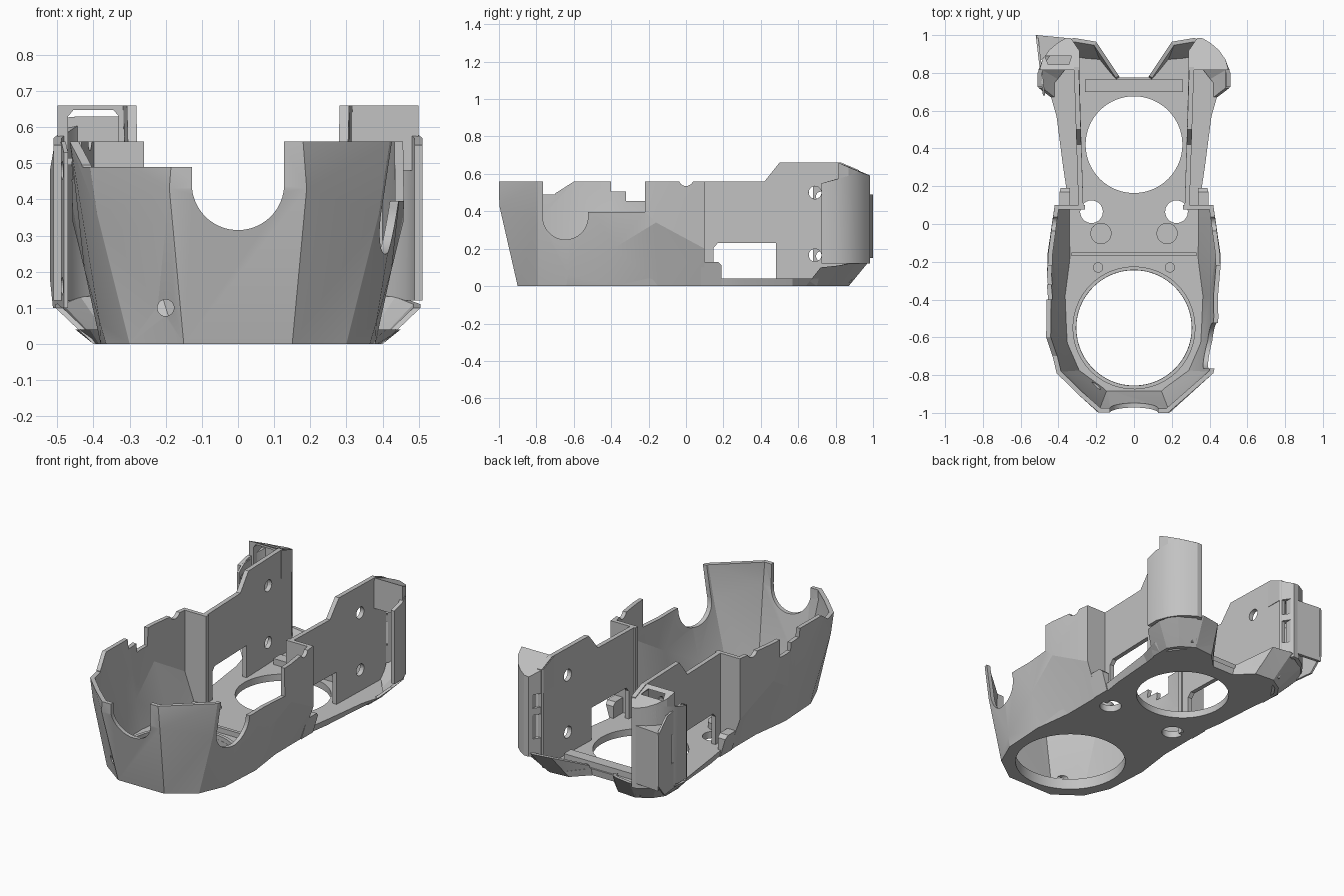
import bpy, bmesh, math
from mathutils import Vector

if "Cube" in bpy.data.objects:
    bpy.data.objects.remove(bpy.data.objects["Cube"])

grey = bpy.data.materials.new("plain grey")
grey.diffuse_color = (0.54, 0.54, 0.54, 1)
grey.use_nodes = True
grey.node_tree.nodes["Principled BSDF"].inputs["Base Color"].default_value = grey.diffuse_color


def make(name, verts, faces, tri=False):
    bm = bmesh.new()
    vs = [bm.verts.new(v) for v in verts]
    for f in faces:
        bm.faces.new([vs[i] for i in f])
    if tri:
        bmesh.ops.triangulate(bm, faces=bm.faces)
    bmesh.ops.recalc_face_normals(bm, faces=bm.faces)
    me = bpy.data.meshes.new(name)
    bm.to_mesh(me)
    bm.free()
    me.materials.append(grey)
    ob = bpy.data.objects.new(name, me)
    bpy.context.collection.objects.link(ob)
    return ob


def loft(name, lower, upper):
    """Closed solid between two loops of 3D points."""
    n = len(lower)
    faces = [tuple(range(n)), tuple(range(n, 2 * n))]
    faces += [(i, (i + 1) % n, n + (i + 1) % n, n + i) for i in range(n)]
    return make(name, list(lower) + list(upper), faces)


def box(name, x0, x1, y0, y1, z0, z1):
    loop = [(x0, y0), (x1, y0), (x1, y1), (x0, y1)]
    return loft(name, [(x, y, z0) for x, y in loop], [(x, y, z1) for x, y in loop])


def cyl(name, a, b, r, n=48):
    a, b = Vector(a), Vector(b)
    q = (b - a).to_track_quat('Z', 'Y')
    ring = [q @ Vector((r * math.cos(2 * math.pi * (i + .3) / n), r * math.sin(2 * math.pi * (i + .3) / n), 0))
            for i in range(n)]
    return loft(name, [a + v for v in ring], [b + v for v in ring])


def area(me):
    return sum(p.area for p in me.polygons)


def cut(ob, cutters, keep=.7):
    """Subtract cutters one by one, changing solver if a cut eats the part."""
    for c in cutters:
        for solver in ('MANIFOLD', 'EXACT', 'FLOAT'):
            m = ob.modifiers.new("cut", 'BOOLEAN')
            m.object, m.operation, m.solver = c, 'DIFFERENCE', solver
            dg = bpy.context.evaluated_depsgraph_get()
            me = bpy.data.meshes.new_from_object(ob.evaluated_get(dg))
            ob.modifiers.clear()
            if area(me) > keep * area(ob.data):
                ob.data = me
                break
        bpy.data.objects.remove(c)


def inward(row, t):
    """Offset a row sideways, to the inside of the wall."""
    dirs = [Vector((b[0] - a[0], b[1] - a[1])).normalized() for a, b in zip(row, row[1:])]
    nor = [Vector((d.y, -d.x)) for d in dirs]
    out = []
    for i, p in enumerate(row):
        a, b = nor[max(i - 1, 0)], nor[min(i, len(nor) - 1)]
        v = (a + b) * (t / (1 + a.dot(b)))
        out.append((p[0] + v.x, p[1] + v.y, p[2]))
    return out


def sheet(name, rows, t):
    """Closed thin wall through rows of points."""
    n, k = len(rows[0]), len(rows)
    verts = [p for row in rows for p in row] + [p for row in rows for p in inward(row, t)]
    o = n * k
    faces = []
    for r in range(k - 1):
        for i in range(n - 1):
            q = (r * n + i, r * n + i + 1, (r + 1) * n + i + 1, (r + 1) * n + i)
            faces += [q, tuple(j + o for j in q)]
        for i in (0, n - 1):
            faces.append((r * n + i, (r + 1) * n + i, (r + 1) * n + i + o, r * n + i + o))
    for r in (0, k - 1):
        faces += [(r * n + i, r * n + i + 1, r * n + i + 1 + o, r * n + i + o) for i in range(n - 1)]
    return make(name, verts, faces, True)


def both(row):
    return row + [(-x, y, z) for x, y, z in reversed(row)]


def side_row(row, s):
    return row if s > 0 else [(-x, y, z) for x, y, z in reversed(row)]


# Faceted front shell: waisted base, angular shoulder line, upright top
low = [(.26, .10, 0), (.35, .10, 0), (.35, -.15, 0), (.38, -.38, 0), (.365, -.64, 0), (.30, -.79, 0), (.15, -.90, 0)]
mid = [(.26, .10, .2), (.42, .10, .2), (.458, -.16, .34), (.425, -.38, .206), (.383, -.63, .06), (.39, -.79, .36),
       (.19, -.998, .43)]
top = [(.26, .10, .56), (.42, .10, .56), (.455, -.16, .56), (.462, -.38, .56), (.465, -.60, .56), (.42, -.79, .56),
       (.18, -1, .56)]
shell = sheet("front_shell", [both(low), both(mid), both(top)], .024)
cut(shell, [
    cyl("c", (0, -1.2, .443), (0, -.7, .443), .128),
    box("c", -.1275, .1275, -1.21, -.69, .441, .8),
    box("c", -.6, -.05, -1.2, -.70, .49, .8),
    loft("c", [(-.6, -.71, .489), (-.6, -.59, .565), (-.6, -.71, .8)],
         [(-.2, -.71, .489), (-.2, -.59, .565), (-.2, -.71, .8)]),
    cyl("c", (.2, -.645, .37), (.7, -.645, .37), .121),
    box("c", .21, .71, -.765, -.525, .368, .8),
    box("c", .22, .72, -.53, -.22, .395, .81),
    box("c", -.7, -.2, -.40, -.31, .505, .8),
    box("c", -.71, -.21, -.32, -.22, .455, .81),
    cyl("c", (-.7, 0, .575), (.7, 0, .575), .04, 24),
    cyl("c", (-.2, -1.1, .1), (-.2, -.7, .1), .023, 24)])

# Floor plate with the two fan openings
base = [(.15, -.9), (.30, -.79), (.365, -.64), (.38, -.38), (.35, -.15), (.35, .2), (.365, .3), (.385, .57),
        (.40, .70), (.28, .87), (.16, .86), (.07, .77)]
rim = [(.152, -.905), (.302, -.792), (.366, -.64), (.385, -.38), (.36, -.15), (.36, .2), (.375, .3), (.41, .57),
       (.45, .71), (.30, .90), (.17, .89), (.075, .775)]
floor = loft("floor_plate", both([(x, y, 0) for x, y in base]), both([(x, y, .04) for x, y in rim]))
cut(floor, [cyl("c", (0, -.55, -.1), (0, -.55, .2), .305, 96), cyl("c", (0, .42, -.1), (0, .42, .2), .256, 96)]
    + [cyl("c", (s * .225, .065, -.1), (s * .225, .065, .2), .06, 32) for s in (1, -1)], .3)

# Raised rim around the front opening
ring = cyl("front_opening_rim", (0, -.55, .03), (0, -.55, .065), .325, 96)
cut(ring, [cyl("c", (0, -.55, -.1), (0, -.55, .2), .306, 96)], .1)

# Cross ribs on the floor
box("rear_crossbar", -.26, .26, .70, .765, .03, .075)
box("middle_rib", -.33, .33, -.17, -.15, .03, .07)

for s, side in ((1, "right"), (-1, "left")):
    # Upright side wall
    prof = [(.09, .02), (.09, .56), (.42, .56), (.50, .66), (.83, .66), (.925, .62), (.925, .12), (.88, .02)]

    def wx(y):
        return .268 + .024 * (min(y, .82) - .09) / .73
    wall = loft(side + "_wall", [(s * wx(y), y, z) for y, z in prof], [(s * (wx(y) + .026), y, z) for y, z in prof])
    win = [(.147, .04), (.147, .205), (.17, .23), (.48, .23), (.48, .04)]
    cut(wall, [loft("c", [(s * .1, y, z) for y, z in win], [(s * .5, y, z) for y, z in win])]
        + [cyl("c", (s * .1, .69, z), (s * .5, .69, z), .034, 24) for z in (.5, .165)])

    # Rear wing: flared toe, curved upright and sloping cap
    toe_low = [(.07, .765, 0), (.16, .86, 0), (.28, .87, 0), (.36, .82, 0), (.40, .76, 0), (.40, .64, 0)]
    toe_top = [(.08, .785, .06), (.20, .965, .14), (.32, .985, .14), (.45, .92, .13), (.505, .82, .11), (.505, .72, .1)]
    sheet(side + "_wing_toe", [side_row(toe_low, s), side_row(toe_top, s)], .02)

    path = [(.288, .915), (.335, .985), (.365, .983), (.41, .955), (.45, .92), (.485, .87), (.51, .80), (.51, .725)]
    ztop = [.61, .59, .59, .60, .61, .59, .57, .55]
    a = [(x, y, .12) for x, y in path]
    b = [(x, y, z) for (x, y), z in zip(path, ztop)]
    wing = sheet(side + "_wing_shell", [side_row(a, s), side_row(b, s)], .022)
    cut(wing, [box("c", min(s * .296, s * .324), max(s * .296, s * .324), .88, .968, z, z + .14) for z in (.22, .40)])

    cap = [(.288, .815, .66), (.288, .915, .62), (.335, .985, .59), (.365, .983, .592), (.41, .955, .60),
           (.45, .92, .615), (.485, .87, .635), (.50, .815, .66)]
    head = loft(side + "_wing_cap", [(s * x, y, .48 if s > 0 else .495) for x, y, z in cap],
                [(s * x, y, z) for x, y, z in cap])
    if s < 0:
        cut(head, [loft("c", [(x, .70, z) for x, z in pocket], [(x, .89, z) for x, z in pocket])
                   for pocket in [[(-.47, .515), (-.33, .515), (-.33, .63), (-.345, .648), (-.455, .648), (-.47, .63)]]])

    # Floor bosses and the low step behind the shell
    cyl(side + "_large_boss", (s * .175, -.05, .03), (s * .175, -.05, .075), .056, 32)
    cyl(side + "_small_boss", (s * .19, -.23, .03), (s * .19, -.23, .07), .027, 24)
    step = [(.08, .0), (.08, .13), (.17, .13), (.19, .11), (.19, 0)]
    loft(side + "_corner_step", [(s * .34, y, z) for y, z in step], [(s * (.355 + .3 * z), y, z) for y, z in step])

# Extra bolt plate standing off the left wing, closed at the back and top
prof = [(.68, .10), (.68, .53), (.74, .56), (.90, .55), (1.0, .48), (1.0, .18), (.93, .10)]
plate = loft("left_bolt_plate", [(-.482 - .12 * (y - .68), y, z) for y, z in prof],
             [(-.470 - .12 * (y - .68), y, z) for y, z in prof])
cut(plate, [cyl("c", (-.6, .72, z), (-.4, .72, z), .025, 24) for z in (.16, .48)]
    + [box("c", -.6, -.4, .82, .85, .25, .42)])
back = [(-.36, .985), (-.518, 1.0), (-.515, .985), (-.38, .968)]
loft("left_back_panel", [(x, y, .15) for x, y in back], [(x, y, .49) for x, y in back])
web = [(-.37, .98), (-.515, .995), (-.50, .86), (-.45, .91)]
loft("left_top_web", [(x, y, .47) for x, y in web], [(x, y, .49) for x, y in web])

# Keep hard edges crisp and curves smooth
for ob in list(bpy.context.collection.objects):
    bpy.ops.object.select_all(action='DESELECT')
    bpy.context.view_layer.objects.active = ob
    ob.select_set(True)
    bpy.ops.object.shade_smooth_by_angle(angle=math.radians(24 if "wing_shell" in ob.name else 12))
